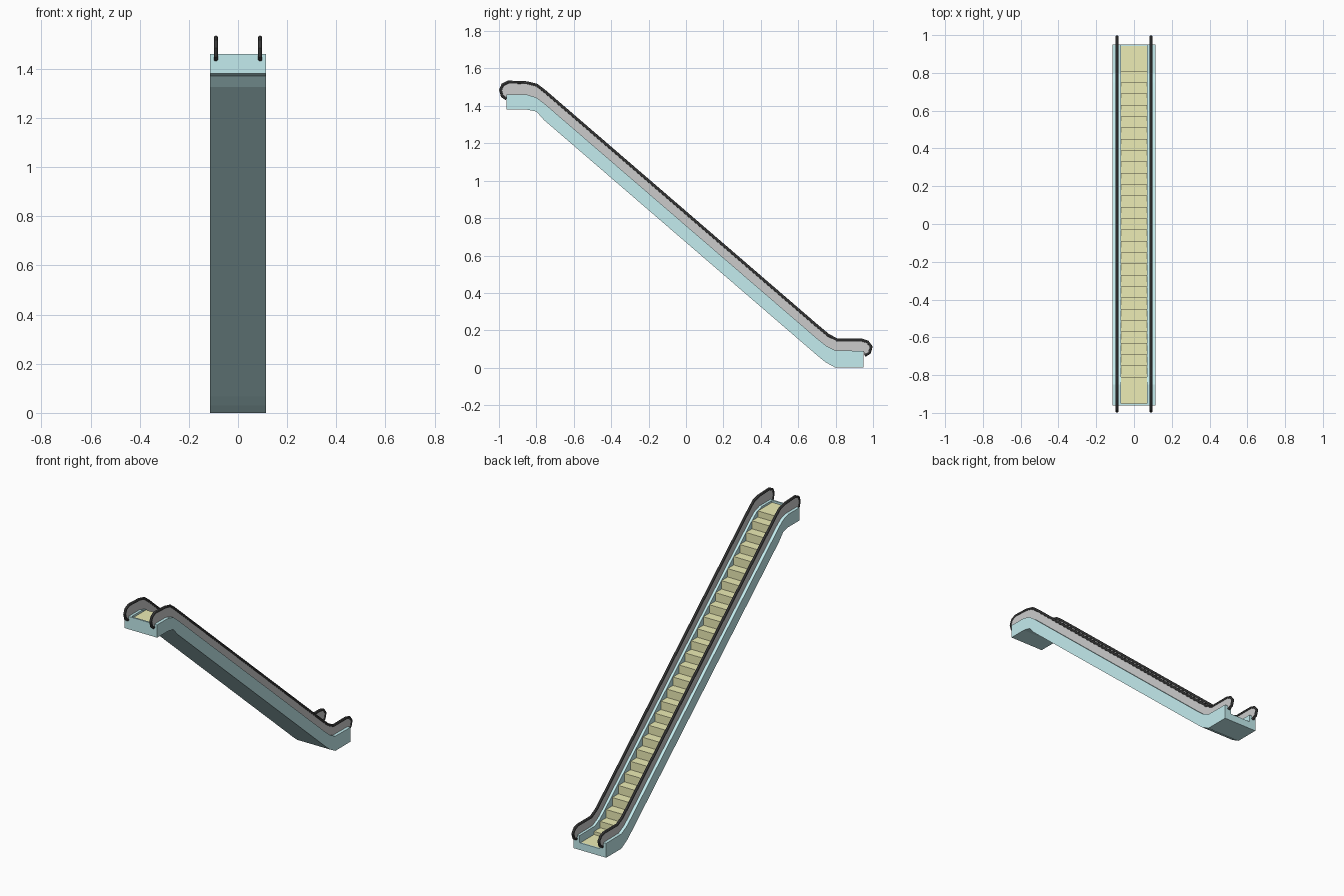
import bpy, bmesh

if "Cube" in bpy.data.objects:
    bpy.data.objects.remove(bpy.data.objects["Cube"])

def material(name, rgb):
    m = bpy.data.materials.new(name)
    m.diffuse_color = (*rgb, 1)
    m.use_nodes = True
    m.node_tree.nodes["Principled BSDF"].inputs["Base Color"].default_value = m.diffuse_color
    return m

CYAN = material("cyan_panel", (0.55, 0.84, 0.86))
YELLOW = material("yellow_step", (0.84, 0.84, 0.46))
DARK = material("dark_rubber", (0.07, 0.07, 0.07))

def extrude_x(name, profile, x0, x1, mat=None):
    """Closed y-z profile extruded from x0 to x1."""
    bm = bmesh.new()
    face = bm.faces.new([bm.verts.new((x0, y, z)) for y, z in profile])
    ext = bmesh.ops.extrude_face_region(bm, geom=[face])
    verts = [v for v in ext["geom"] if isinstance(v, bmesh.types.BMVert)]
    bmesh.ops.translate(bm, verts=verts, vec=(x1 - x0, 0, 0))
    bmesh.ops.recalc_face_normals(bm, faces=bm.faces)
    me = bpy.data.meshes.new(name)
    bm.to_mesh(me)
    bm.free()
    ob = bpy.data.objects.new(name, me)
    bpy.context.collection.objects.link(ob)
    if mat:
        me.materials.append(mat)
    return ob

def height(line, y):
    for (y0, z0), (y1, z1) in zip(line, line[1:]):
        if y0 <= y <= y1:
            return z0 + (z1 - z0) * (y - y0) / (y1 - y0)

# Side outlines, upper end to lower end
TOP = [(-0.96, 1.46), (-0.85, 1.46), (-0.80, 1.445), (-0.76, 1.415),
       (0.70, 0.157), (0.75, 0.117), (0.80, 0.092), (0.95, 0.09)]
BOTTOM = [(-0.96, 1.38), (-0.85, 1.38), (-0.80, 1.37), (-0.76, 1.325),
          (0.70, 0.067), (0.745, 0.03), (0.80, 0.0), (0.95, 0.0)]
RAIL = [(-0.96, 1.438), (-0.982, 1.452), (-0.991, 1.485), (-0.98, 1.512),
        (-0.95, 1.527), (-0.85, 1.523), (-0.80, 1.511), (-0.76, 1.481),
        (0.70, 0.223), (0.76, 0.173), (0.81, 0.147), (0.94, 0.147),
        (0.97, 0.138), (0.990, 0.112), (0.98, 0.08), (0.955, 0.066)]
INNER, OUTER, RAIL_X = 0.07, 0.113, 0.09

for side, s in (("left", -1), ("right", 1)):
    # Side skirts
    extrude_x(side + "_skirt", TOP + BOTTOM[::-1], s * INNER, s * OUTER, CYAN)
    # Balustrade panels, tucked slightly into the skirts
    foot = [(y, z - 0.005) for y, z in TOP[::-1]]
    extrude_x(side + "_balustrade", RAIL + foot,
              s * RAIL_X - 0.004, s * RAIL_X + 0.004)
    # Handrails swept along the balustrade edge
    cu = bpy.data.curves.new(side + "_handrail", 'CURVE')
    cu.dimensions = '3D'
    cu.bevel_depth = 0.0085
    cu.bevel_resolution = 2
    cu.use_fill_caps = True
    sp = cu.splines.new('POLY')
    sp.points.add(len(RAIL) - 1)
    for p, (y, z) in zip(sp.points, RAIL):
        p.co = (s * RAIL_X, y, z, 1)
    cu.materials.append(DARK)
    rail = bpy.data.objects.new(side + "_handrail", cu)
    bpy.context.collection.objects.link(rail)
    bpy.ops.object.select_all(action='DESELECT')
    rail.select_set(True)
    bpy.context.view_layer.objects.active = rail
    bpy.ops.object.convert(target='MESH')
    bpy.ops.object.shade_smooth_by_angle()

# Underside pan and end plates
pan_top = [(y, z + 0.01) for y, z in BOTTOM]
extrude_x("underside_pan", pan_top + BOTTOM[::-1], -INNER, INNER, CYAN)
for name, y0, y1, z0, z1 in (("upper_end_plate", -0.96, -0.95, 1.38, 1.46),
                             ("lower_end_plate", 0.942, 0.95, 0.0, 0.045)):
    extrude_x(name, [(y0, z0), (y1, z0), (y1, z1), (y0, z1)], -INNER, INNER, CYAN)

# Staircase: even treads that flatten out into the two landings
edges = [-0.95] + [-0.81 + 0.06 * k for k in range(28)] + [0.942]
stairs = []
for i, (a, b) in enumerate(zip(edges, edges[1:])):
    mid = (a + b) / 2
    if i == 0:
        z = 1.448
    elif i == len(edges) - 2:
        z = 0.043
    else:
        z = height(TOP, mid) - (0.03 + 0.012 * mid)
    stairs += [(a, z), (b, z)]
under = [(0.942, 0.01)] + pan_top[-2:0:-1] + [(-0.95, 1.39)]
extrude_x("steps", stairs + under, -0.069, 0.069, YELLOW)
